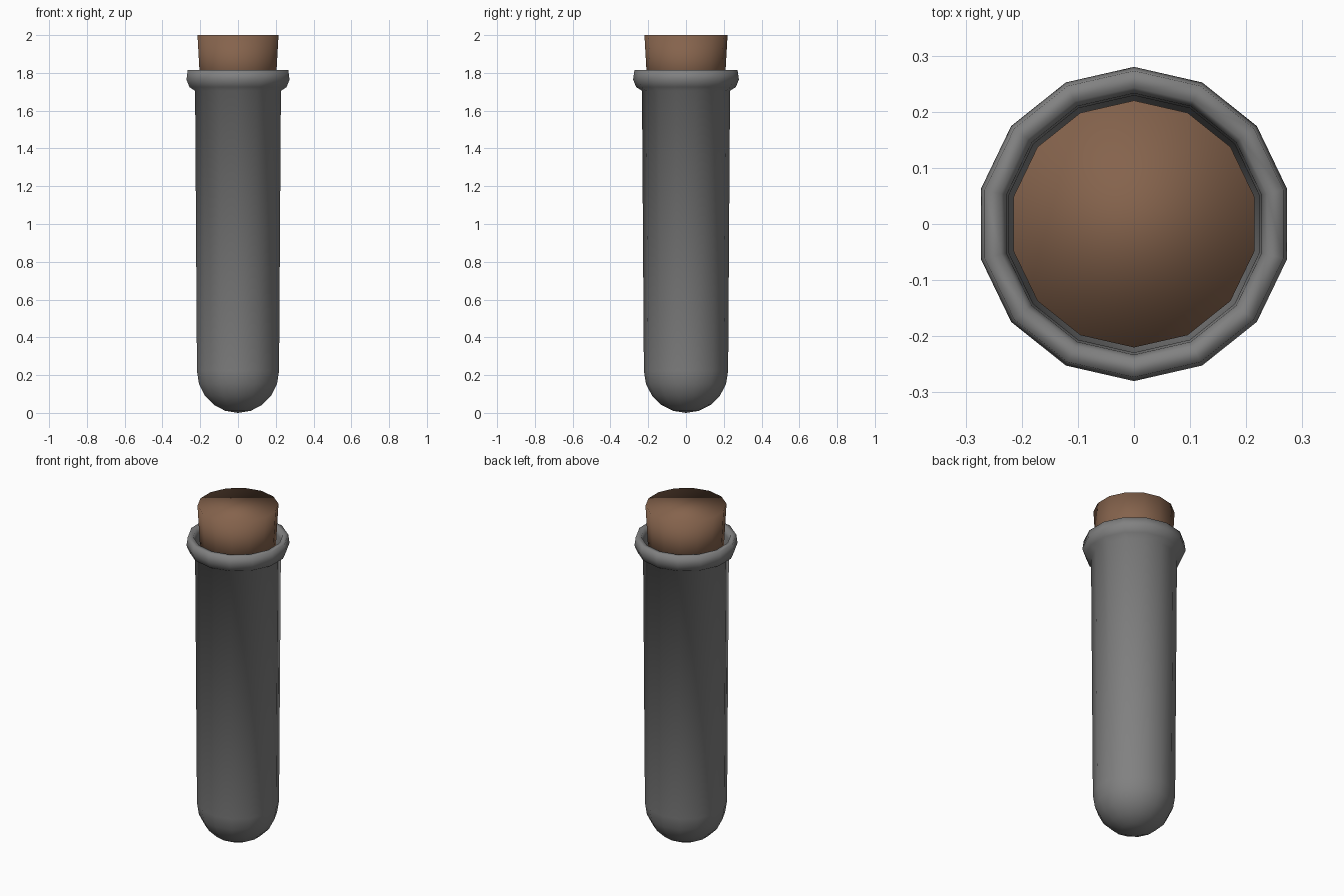
import bpy, bmesh
from math import sin, cos, pi

if "Cube" in bpy.data.objects:
    bpy.data.objects.remove(bpy.data.objects["Cube"])

SIDES = 14


def lathe(name, profile, colour):
    """Revolve (radius, height) points around z; radius 0 makes a pole."""
    bm = bmesh.new()
    rings = []
    for r, z in profile:
        if r == 0:
            rings.append([bm.verts.new((0, 0, z))] * SIDES)
        else:
            angles = [pi / 2 + 2 * pi * k / SIDES for k in range(SIDES)]
            rings.append([bm.verts.new((r * cos(a), r * sin(a), z)) for a in angles])
    for low, high in zip(rings, rings[1:]):
        for k in range(SIDES):
            n = (k + 1) % SIDES
            bm.faces.new(list(dict.fromkeys((low[k], low[n], high[n], high[k]))))
    # Flat caps where the profile ends on an open ring
    for ring in (rings[0], rings[-1]):
        if ring[0] is not ring[1]:
            bm.faces.new(ring)
    bmesh.ops.recalc_face_normals(bm, faces=bm.faces[:])
    for f in bm.faces:
        f.smooth = True
    mesh = bpy.data.meshes.new(name)
    bm.to_mesh(mesh)
    bm.free()
    mat = bpy.data.materials.new(name + "_colour")
    mat.diffuse_color = (*colour, 1)
    mat.use_nodes = True
    mat.node_tree.nodes["Principled BSDF"].inputs["Base Color"].default_value = mat.diffuse_color
    mesh.materials.append(mat)
    obj = bpy.data.objects.new(name, mesh)
    bpy.context.collection.objects.link(obj)
    return obj


def bowl(r, centre, steps=5):
    """Quarter-circle profile from the pole up to the widest ring."""
    arc = [(r * sin(pi / 2 * i / steps), centre - r * cos(pi / 2 * i / steps))
           for i in range(1, steps + 1)]
    return [(0, centre - r)] + arc


# Thin glass tube: rounded bottom, slight flare, rolled lip, inner wall
outer = bowl(0.223, 0.223)
lip = [(0.233, 1.705), (0.264, 1.725), (0.280, 1.765),
       (0.273, 1.814), (0.243, 1.814), (0.233, 1.785)]
inner = [(0.229, 1.70)] + bowl(0.219, 0.223)[::-1]
lathe("glass_tube", outer + lip + inner, (0.22, 0.22, 0.22))

# Tapered cork stopper with its lower end inside the neck
lathe("cork_stopper", [(0.203, 1.70), (0.22, 2.0)], (0.235, 0.125, 0.073))
